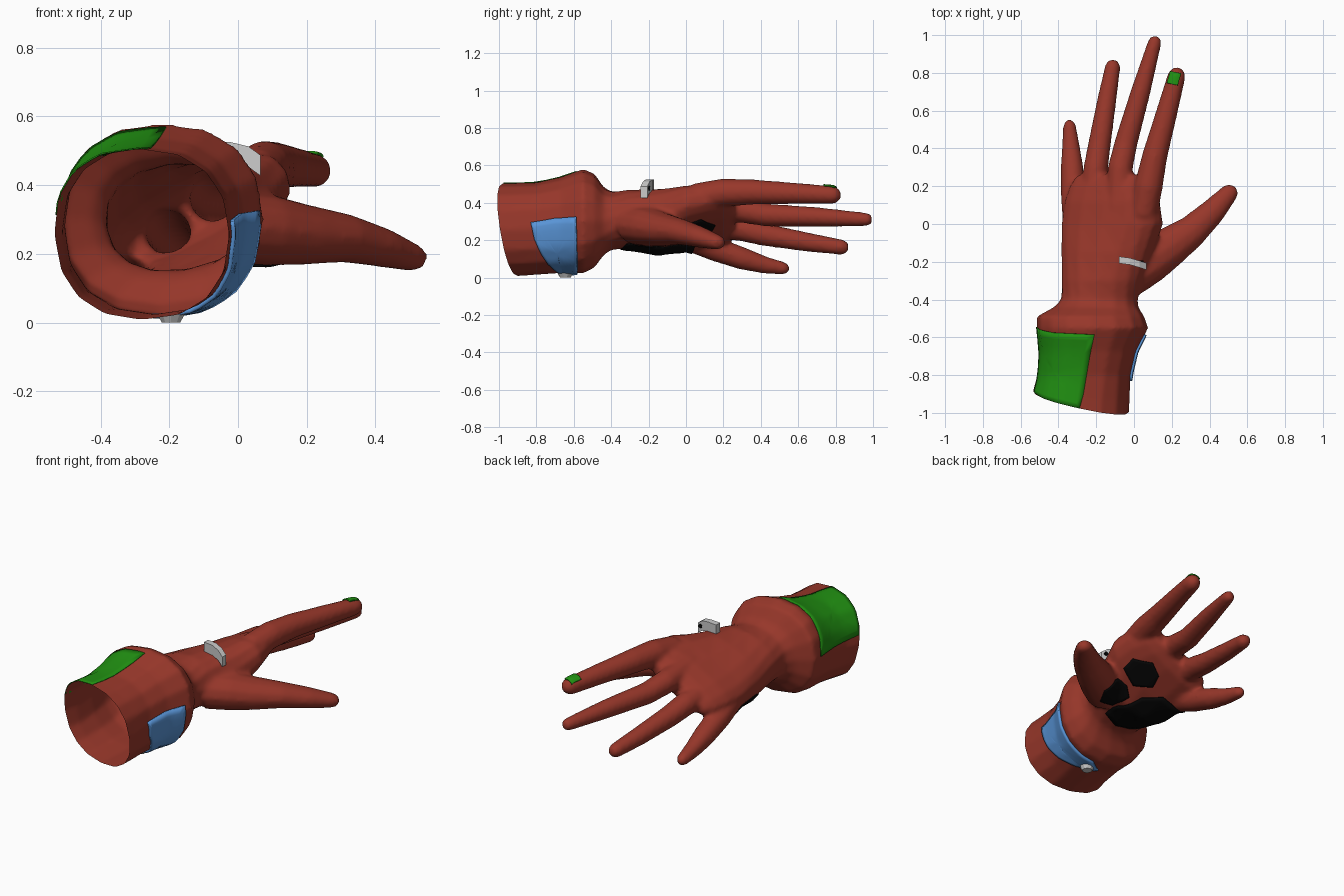
import bpy, bmesh, math
from mathutils import Vector
from mathutils.bvhtree import BVHTree

if "Cube" in bpy.data.objects:
    bpy.data.objects.remove(bpy.data.objects["Cube"])


def material(name, rgb):
    m = bpy.data.materials.new(name)
    m.diffuse_color = (*rgb, 1)
    m.use_nodes = True
    m.node_tree.nodes["Principled BSDF"].inputs["Base Color"].default_value = m.diffuse_color
    return m


RED = material("red_leather", (0.31, 0.038, 0.023))
GREEN = material("green_cloth", (0.015, 0.28, 0.006))
BLUE = material("blue_panel", (0.10, 0.30, 0.68))
BLACK = material("black_pad", (0.002, 0.002, 0.002))


def make_object(name, bm, mat=None):
    bmesh.ops.recalc_face_normals(bm, faces=bm.faces)
    me = bpy.data.meshes.new(name)
    bm.to_mesh(me)
    ob = bpy.data.objects.new(name, me)
    bpy.context.collection.objects.link(ob)
    if mat:
        me.materials.append(mat)
    return ob


def loft(bm, rings):
    vs = [[bm.verts.new(p) for p in r] for r in rings]
    n = len(vs[0])
    for a, b in zip(vs, vs[1:]):
        for i in range(n):
            bm.faces.new((a[i], a[(i + 1) % n], b[(i + 1) % n], b[i]))
    bm.faces.new(vs[0])
    bm.faces.new(vs[-1])


def section(y, cx, cz, hw, ht, roll, n=2.3, sides=16):
    """Rolled super-ellipse across the hand."""
    r, ring = math.radians(roll), []
    for i in range(sides):
        a = 2 * math.pi * i / sides
        c, s = math.cos(a), math.sin(a)
        u = hw * math.copysign(abs(c) ** (2 / n), c)
        v = ht * math.copysign(abs(s) ** (2 / n), s)
        ring.append((cx + u * math.cos(r) - v * math.sin(r), y,
                     cz + u * math.sin(r) + v * math.cos(r)))
    return ring


def finger(bm, pts, flat=1.0, sides=12):
    """Tapered tube through (x, y, z, radius) with a rounded tip."""
    p = [Vector(q[:3]) for q in pts]
    rad = [q[3] for q in pts]
    d = (p[-1] - p[-2]).normalized()
    tip, r = p[-1], rad[-1]
    for k in (0.6, 0.95):
        p.append(tip + d * r * k)
        rad.append(r * math.sqrt(1 - k * k))
    rings = []
    for i, c in enumerate(p):
        q = (p[min(i + 1, len(p) - 1)] - p[max(i - 1, 0)]).to_track_quat('Z', 'Y')
        ring = []
        for j in range(sides):
            t = 2 * math.pi * j / sides
            o = q @ Vector((math.cos(t) * rad[i], math.sin(t) * rad[i], 0))
            o.z *= flat
            ring.append(c + o)
        rings.append(ring)
    loft(bm, rings)


# Glove body: cuff, wrist and palm as one loft
bm = bmesh.new()
loft(bm, [section(*s) for s in (
    (-1.10, -.295, .255, .265, .249, 0),
    (-.93, -.285, .256, .262, .250, 0),
    (-.80, -.265, .262, .248, .247, 0),
    (-.67, -.245, .281, .259, .257, 0),
    (-.55, -.220, .302, .296, .279, 0),
    (-.49, -.230, .305, .285, .252, 0),
    (-.44, -.200, .302, .224, .182, 0),
    (-.40, -.183, .305, .204, .157, 4),
    (-.30, -.168, .310, .218, .156, 12),
    (-.15, -.140, .298, .252, .156, 20, 2.4),
    (0.00, -.115, .316, .287, .122, 25, 2.6),
    (0.12, -.115, .325, .275, .098, 27, 2.6),
    (0.20, -.120, .320, .245, .078, 29, 2.6),
    (0.26, -.125, .315, .200, .045, 29, 2.6))])

# Four fingers
for pts in (
    [(.05, .05, .43, .075), (.077, .2, .455, .076), (.11, .36, .458, .068),
     (.176, .6, .45, .057), (.225, .783, .442, .049)],
    [(-.08, .08, .38, .07), (-.072, .3, .36, .067), (-.042, .43, .335, .062),
     (.035, .7, .325, .053), (.11, .963, .311, .037)],
    [(-.22, .08, .29, .067), (-.202, .3, .26, .066), (-.183, .42, .23, .061),
     (-.145, .65, .19, .052), (-.113, .832, .163, .042)],
    [(-.31, .02, .21, .07), (-.322, .15, .155, .066), (-.328, .3, .103, .061),
     (-.335, .42, .068, .047), (-.341, .52, .05, .035)],
):
    finger(bm, pts)

# Thumb, flatter than it is wide
finger(bm, [(-.03, -.26, .28, .13), (.08, -.19, .27, .127), (.19, -.12, .256, .108),
            (.31, -.035, .246, .086), (.42, .07, .218, .069), (.503, .163, .19, .05)], .83)

glove = make_object("glove", bm, RED)
rm = glove.modifiers.new("merge", 'REMESH')
rm.mode, rm.voxel_size = 'VOXEL', 0.0125
sm = glove.modifiers.new("soften", 'SMOOTH')
sm.factor, sm.iterations = 0.5, 7
baked = bpy.data.meshes.new_from_object(
    glove.evaluated_get(bpy.context.evaluated_depsgraph_get()))
glove.modifiers.clear()

# Slanted open end of the cuff
bm = bmesh.new()
bm.from_mesh(baked)
bmesh.ops.bisect_plane(bm, geom=bm.verts[:] + bm.edges[:] + bm.faces[:],
                       plane_co=(-.285, -.937, .255), plane_no=(.22, 1, .162),
                       clear_inner=True)
for f in bm.faces:
    f.smooth = True
    f.material_index = 0
bm.to_mesh(baked)
glove.data = baked
if not baked.materials:
    baked.materials.append(RED)
tree = BVHTree.FromBMesh(bm)


def patch(name, mat, outline, ray, lift, thick, cuts=5, rings=6):
    """Panel laid on the glove surface; ray maps 2D outline points to a ray."""
    pts = [Vector(p) for p in outline]
    mid = sum(pts, Vector((0, 0))) / len(pts)
    edge = [a.lerp(b, k / cuts) for a, b in zip(pts, pts[1:] + pts[:1])
            for k in range(cuts)]

    def land(p):
        o, d = ray(p)
        hit = tree.ray_cast(o, d)
        if hit[0] is None:
            hit = tree.find_nearest(o + d * (0.9 if o.z < -.5 else 0.26))
        return hit[0] + hit[1] * lift

    pb = bmesh.new()
    vs = [[pb.verts.new(land(mid.lerp(p, k / rings))) for p in edge]
          for k in range(1, rings + 1)]
    c = pb.verts.new(land(mid))
    n = len(edge)
    for i in range(n):
        j = (i + 1) % n
        pb.faces.new((c, vs[0][i], vs[0][j]))
        for a, b in zip(vs, vs[1:]):
            pb.faces.new((a[i], b[i], b[j], a[j]))
    for f in pb.faces:
        f.smooth = True
    ob = make_object(name, pb, mat)
    so = ob.modifiers.new("thickness", 'SOLIDIFY')
    so.thickness, so.offset = thick, 0


def around_cuff(p):
    a = math.radians(p.x)
    return Vector((-.23, p.y, .28)), Vector((math.cos(a), 0, math.sin(a)))


def from_below(p):
    return Vector((p.x, p.y, -.7)), Vector((0, 0, 1))


def from_above(p):
    return Vector((p.x, p.y, 1.5)), Vector((0, 0, -1))


# Cuff panels (angle, y)
patch("cuff_green_panel", GREEN,
      [(174, -.895), (155, -.92), (135, -.945), (103, -.98), (86, -.585), (130, -.575), (174, -.545)],
      around_cuff, .003, .004)
patch("cuff_blue_panel", BLUE,
      [(4, -.83), (9, -.7), (9, -.585), (-40, -.58), (-80, -.58), (-97, -.63),
       (-70, -.69), (-40, -.77), (-20, -.81)],
      around_cuff, .007, .012)

# Palm pads (x, y)
patch("palm_pad_upper", BLACK,
      [(-.10, .05), (-.08, .125), (-.01, .155), (.075, .08), (.075, 0), (-.02, -.03)],
      from_below, .004, .006)
patch("palm_pad_thumb", BLACK,
      [(-.05, -.10), (0, -.06), (.09, -.06), (.12, -.12), (.07, -.215), (-.02, -.215)],
      from_below, .004, .006)
patch("palm_pad_heel", BLACK,
      [(-.06, -.32), (-.04, -.24), (-.10, -.05), (-.18, .045), (-.35, .03), (-.37, -.14),
       (-.28, -.30), (-.16, -.35)],
      from_below, .004, .006)

# Fingertip patch
patch("fingertip_patch", GREEN,
      [(.178, .745), (.230, .734), (.246, .795), (.196, .806)], from_above, .004, .008)

# Curved metal bar on the back of the hand
bm = bmesh.new()
loft(bm, [[(x, y + a, z + b) for a, b in ((-.018, -.03), (.018, -.03), (.018, .03), (-.018, .03))]
          for x, y, z in ((-.08, -.19, .495), (-.02, -.198, .495), (.03, -.213, .483), (.066, -.225, .457))])
make_object("hand_bar", bm)

# Dark stud on the bar
bpy.ops.mesh.primitive_cylinder_add(vertices=10, radius=.012, depth=.012,
                                    location=(.04, -.198, .478), rotation=(math.pi / 2, 0, 0))
stud = bpy.context.object
stud.name = "bar_stud"
stud.data.materials.append(BLACK)

# Button under the cuff
bpy.ops.mesh.primitive_cone_add(vertices=10, radius1=.028, radius2=.042, depth=.024,
                                location=(-.195, -.645, .012))
bpy.context.object.name = "cuff_button"
